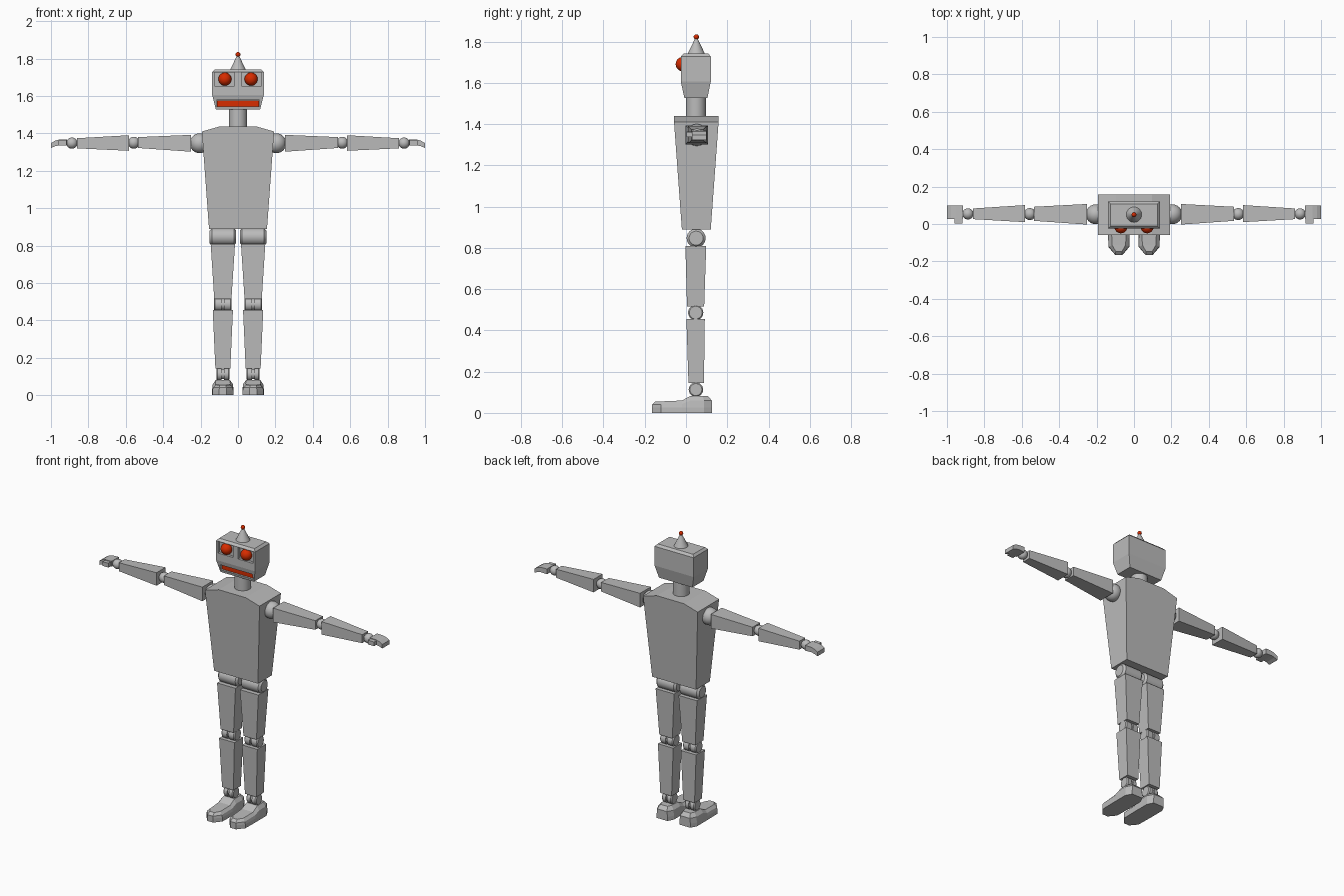
import bpy, bmesh, math
from mathutils import Matrix, Vector

if "Cube" in bpy.data.objects:
    bpy.data.objects.remove(bpy.data.objects["Cube"])

CY = 0.05  # depth of the body's centre line


def material(name, rgb):
    m = bpy.data.materials.new(name)
    m.diffuse_color = (*rgb, 1)
    m.use_nodes = True
    m.node_tree.nodes["Principled BSDF"].inputs["Base Color"].default_value = m.diffuse_color
    return m


GREY = material("light grey metal", (0.5, 0.5, 0.5))
RED = material("bright red", (0.68, 0.025, 0.0))


def finish(name, bm, mat=GREY, smooth=False):
    bmesh.ops.recalc_face_normals(bm, faces=bm.faces)
    me = bpy.data.meshes.new(name)
    bm.to_mesh(me)
    bm.free()
    ob = bpy.data.objects.new(name, me)
    bpy.context.collection.objects.link(ob)
    me.materials.append(mat)
    if smooth:
        bpy.ops.object.select_all(action='DESELECT')
        ob.select_set(True)
        bpy.context.view_layer.objects.active = ob
        bpy.ops.object.shade_smooth_by_angle(angle=math.radians(35))
    return ob


def loft(name, rings, mat=GREY, strip_caps=False):
    """Skin a stack of rings with equal point counts and cap both ends."""
    bm = bmesh.new()
    vs = [[bm.verts.new(p) for p in r] for r in rings]
    n = len(vs[0])
    for a, b in zip(vs, vs[1:]):
        for i in range(n):
            j = (i + 1) % n
            bm.faces.new((a[i], a[j], b[j], b[i]))
    for r in (vs[0], vs[-1]):
        if strip_caps:  # join opposite points of a mirrored outline
            for i in range(n // 2 - 1):
                bm.faces.new((r[i], r[i + 1], r[n - 2 - i], r[n - 1 - i]))
        else:
            bm.faces.new(r)
    return finish(name, bm, mat)


def rect_z(z, x0, x1, y0, y1):
    return [(x0, y0, z), (x1, y0, z), (x1, y1, z), (x0, y1, z)]


def rect_x(x, y0, y1, z0, z1):
    return [(x, y0, z0), (x, y1, z0), (x, y1, z1), (x, y0, z1)]


def ball(name, loc, r, mat=GREY):
    bm = bmesh.new()
    bmesh.ops.create_uvsphere(bm, u_segments=24, v_segments=14, radius=r,
                              matrix=Matrix.Translation(loc))
    return finish(name, bm, mat, True)


def lathe(name, loc, profile, axis='Z', seg=24):
    """Spin (position, radius) pairs round an axis through loc."""
    rings = []
    for h, r in profile:
        ring = []
        for i in range(seg):
            a = math.tau * i / seg
            c, s = r * math.cos(a), r * math.sin(a)
            p = (c, s, h) if axis == 'Z' else (h, c, s)
            ring.append(Vector(loc) + Vector(p))
        rings.append(ring)
    ob = loft(name, rings)
    bpy.ops.object.select_all(action='DESELECT')
    ob.select_set(True)
    bpy.context.view_layer.objects.active = ob
    bpy.ops.object.shade_smooth_by_angle(angle=math.radians(35))
    return ob


def drum(w, r, b):
    """Profile of a drum with bevelled rims."""
    return [(-w, r - b), (-w + b, r), (w - b, r), (w, r - b)]


def grooved(w, r):
    """Profile of a hinge drum with a groove round its middle."""
    g = 0.006
    return [(-w, r - .006), (-w + .006, r), (-g, r), (-g, r - .008),
            (g, r - .008), (g, r), (w - .006, r), (w, r - .006)]


# torso: tapered body with an arched top
outline = [(-.155, .89), (.155, .89), (.193, 1.41), (.095, 1.438), (-.095, 1.438), (-.193, 1.41)]


def torso_depth(z):
    return .07 + .038 * min(1, (z - .89) / .52)


loft("torso", [[(x, CY + s * torso_depth(z), z) for x, z in outline] for s in (-1, 1)])

# neck
lathe("neck", (0, CY - .002, 0), [(1.42, .048), (1.54, .048)])

# head with recessed eye sockets and mouth
head = loft("head", [rect_z(1.527, -.118, .118, -.008, .104),
                     rect_z(1.605, -.138, .138, -.025, .12),
                     rect_z(1.728, -.138, .138, -.025, .12),
                     rect_z(1.742, -.125, .125, -.012, .107)])
recesses = [(-.125, -.018, 1.652, 1.726, -.008), (.018, .125, 1.652, 1.726, -.008),
            (-.115, .115, 1.543, 1.578, .006)]
for x0, x1, z0, z1, back in recesses:
    cutter = loft("recess_cutter", [rect_z(z0, x0, x1, -.1, back), rect_z(z1, x0, x1, -.1, back)])
    cutter.hide_render = True
    mod = head.modifiers.new("recess", 'BOOLEAN')
    mod.operation, mod.object, mod.solver = 'DIFFERENCE', cutter, 'EXACT'
    bpy.context.view_layer.objects.active = head
    bpy.ops.object.modifier_apply(modifier=mod.name)
    bpy.data.objects.remove(cutter)
loft("mouth", [rect_z(z, -.111, .111, -.003, .006) for z in (1.545, 1.576)], RED)
for s in (-1, 1):
    ball("eye", (s * .07, -.015, 1.69), .035, RED)

# antenna
lathe("antenna_cone", (0, CY, 0), [(1.738, .043), (1.815, .006)])
ball("antenna_tip", (0, CY, 1.822), .013, RED)

for s in (-1, 1):
    # arm
    ball("shoulder", (s * .205, CY + .002, 1.347), .053)
    loft("upper_arm", [rect_x(s * .25, -.003, .107, 1.302, 1.392),
                       rect_x(s * .535, .017, .092, 1.322, 1.38)])
    ball("elbow", (s * .557, CY + .003, 1.35), .032)
    loft("forearm", [rect_x(s * .583, .01, .101, 1.307, 1.39),
                     rect_x(s * .86, .026, .083, 1.32, 1.374)])
    ball("wrist", (s * .888, CY + .004, 1.348), .03)
    # hand curves downward at the finger tips
    loft("hand", [rect_x(s * x, .028, .1, z0, z1) for x, z0, z1 in
                  ((.913, 1.334, 1.368), (.955, 1.336, 1.367), (.978, 1.331, 1.361), (1, 1.322, 1.348))])
    loft("thumb", [rect_x(s * .918, .003, .03, 1.336, 1.364), rect_x(s * .96, .003, .03, 1.336, 1.362)])

    # leg
    cx = s * .081
    lathe("hip", (cx, CY - .001, .847), drum(.071, .046, .012), 'X')
    loft("thigh", [rect_z(.808, cx - .065, cx + .065, -.003, .098),
                   rect_z(.515, cx - .046, cx + .046, .005, .088)])
    lathe("knee", (cx, CY - .003, .486), grooved(.047, .037), 'X')
    loft("shin", [rect_z(.456, cx - .054, cx + .054, .002, .091),
                  rect_z(.144, cx - .04, cx + .04, .012, .087)])
    lathe("ankle", (cx, CY - .002, .113), grooved(.035, .035), 'X')

    # foot: half outline (half width, y, top half width, top y, top z), mirrored across
    half = [(.02, -.165, .016, -.147, .056), (.056, -.122, .036, -.113, .056),
            (.058, -.02, .04, -.02, .06), (.058, .02, .038, .022, .082),
            (.058, .088, .036, .08, .082), (.038, .126, .024, .106, .082)]

    def foot_ring(fn):
        right = [fn(p) for p in half]
        return [(cx + w, y, z) for w, y, z in right] + [(cx - w, y, z) for w, y, z in reversed(right)]

    loft("foot", [foot_ring(lambda p: (p[0], p[1], 0)),
                  foot_ring(lambda p: (p[0], p[1], .025)),
                  foot_ring(lambda p: (p[0] * .93, p[1], p[4] * .72)),
                  foot_ring(lambda p: (p[2], p[3], p[4]))], strip_caps=True)
